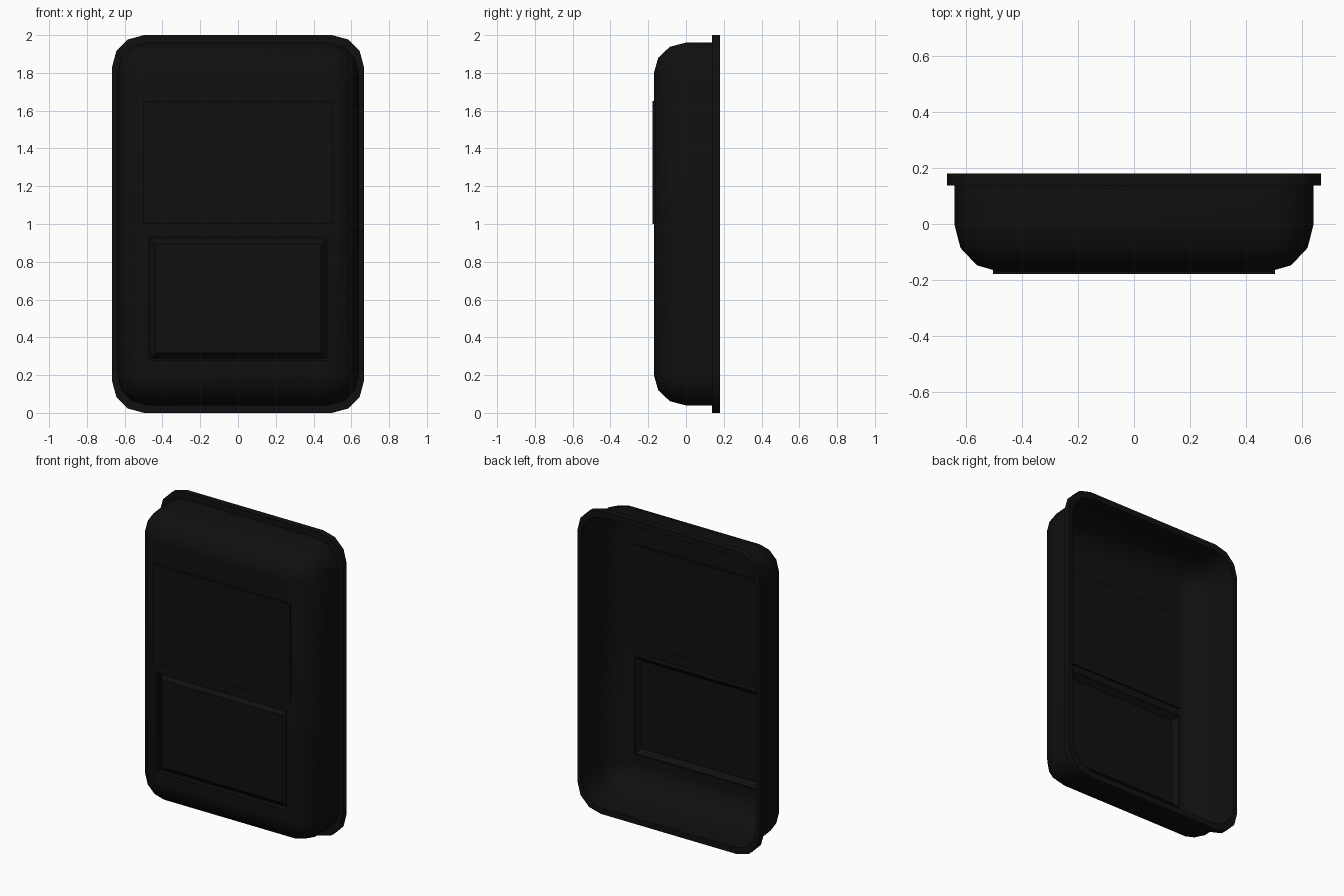
import bpy, bmesh
from math import sin, cos, pi

if "Cube" in bpy.data.objects:
    bpy.data.objects.remove(bpy.data.objects["Cube"])

ZC = 1.0          # height of the tray's centre
black = bpy.data.materials.new("black_plastic")
black.diffuse_color = (0.005, 0.005, 0.005, 1)
black.use_nodes = True
black.node_tree.nodes["Principled BSDF"].inputs["Base Color"].default_value = black.diffuse_color


def outline(bm, hw, hh, r, y, zc=ZC, seg=3):
    """Ring of vertices: rounded rectangle in the xz plane."""
    pts = []
    for k, (sx, sz) in enumerate([(1, 1), (-1, 1), (-1, -1), (1, -1)]):
        for i in range(seg + 1):
            a = (k + i / seg) * pi / 2
            pts.append(bm.verts.new((sx * (hw - r) + r * cos(a), y,
                                     zc + sz * (hh - r) + r * sin(a))))
    return pts


def loft(bm, rings, cap=False):
    for a, b in zip(rings, rings[1:]):
        n = len(a)
        for i in range(n):
            j = (i + 1) % n
            bm.faces.new((a[i], a[j], b[j], b[i]))
    if cap:
        bm.faces.new(rings[-1])


def finish(bm, name):
    bmesh.ops.remove_doubles(bm, verts=bm.verts, dist=0.0005)
    bmesh.ops.recalc_face_normals(bm, faces=bm.faces)
    me = bpy.data.meshes.new(name)
    bm.to_mesh(me)
    bm.free()
    ob = bpy.data.objects.new(name, me)
    bpy.context.collection.objects.link(ob)
    me.materials.append(black)
    bpy.ops.object.select_all(action='DESELECT')
    ob.select_set(True)
    bpy.context.view_layer.objects.active = ob
    bpy.ops.object.shade_smooth_by_angle(angle=0.65)
    return ob


# open-backed shell: straight walls, then a three-step rounded edge to the front
bm = bmesh.new()
rings = [outline(bm, 0.64, 0.96, 0.16, 0.18)]
for i in range(4):
    a = i * pi / 6
    t = 0.16 * (1 - cos(a))
    rings.append(outline(bm, 0.64 - t, 0.96 - t, 0.16 - t, -0.17 * sin(a)))
loft(bm, rings)

# flat front with an opening for the lower panel
xs, zs = [-0.48, -0.475, 0.475, 0.48], [0.2, 0.28, 0.93, 1.8]
grid = [[bm.verts.new((x, -0.17, z)) for x in xs] for z in zs]
for r in range(3):
    for c in range(3):
        if (r, c) != (1, 1):
            bm.faces.new((grid[r][c], grid[r][c + 1],
                          grid[r + 1][c + 1], grid[r + 1][c]))
finish(bm, "shell")

# lower panel: groove going inwards, then sloping back out to a flat centre
bm = bmesh.new()
steps = [(0, -0.17), (0, -0.135), (0.008, -0.135), (0.036, -0.165)]
rings = []
for t, y in steps:
    hw, hh = 0.475 - t, 0.325 - t
    rings.append([bm.verts.new((sx * hw, y, 0.605 + sz * hh))
                  for sx, sz in [(1, 1), (-1, 1), (-1, -1), (1, -1)]])
loft(bm, rings, cap=True)
finish(bm, "lower_panel")

# upper panel: thin raised plate
bm = bmesh.new()
bmesh.ops.create_cube(bm, size=1)
for v in bm.verts:
    v.co = (v.co.x * 1.006, -0.168 + v.co.y * 0.02, 1.325 + v.co.z * 0.65)
finish(bm, "upper_panel")

# rim flange around the open back
bm = bmesh.new()
rings = [outline(bm, hw, hh, r, y) for hw, hh, r, y in [
    (0.64, 0.96, 0.16, 0.137), (0.667, 1.0, 0.17, 0.137),
    (0.667, 1.0, 0.17, 0.18), (0.64, 0.96, 0.16, 0.18)]]
loft(bm, rings)
finish(bm, "rim")
